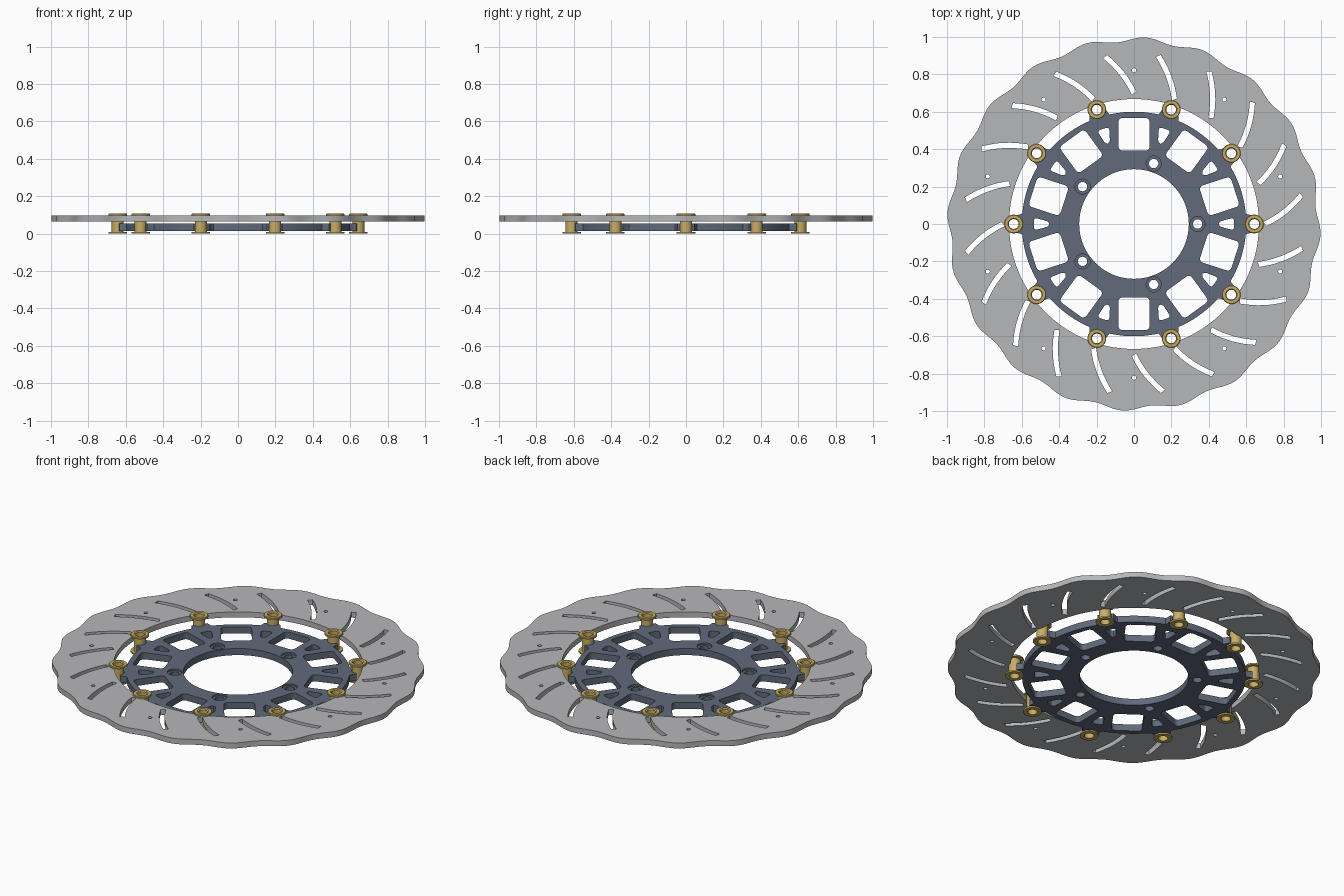
import bpy, bmesh, math
from math import sin, cos, pi, radians
from mathutils import Vector, Matrix

old = bpy.data.objects.get("Cube")
if old:
    bpy.data.objects.remove(old, do_unlink=True)


def material(name, rgb, metallic=0.0):
    m = bpy.data.materials.new(name)
    m.use_nodes = True
    color = (*rgb, 1)
    m.diffuse_color = color
    m.node_tree.nodes["Principled BSDF"].inputs["Base Color"].default_value = color
    return m


steel = material("steel grey", (0.47, 0.475, 0.49))
slate = material("slate blue", (0.115, 0.145, 0.195))
gold = material("anodised gold", (0.58, 0.42, 0.13))


def finish(name, mesh, mat):
    mesh.materials.clear()
    mesh.materials.append(mat)
    ob = bpy.data.objects.new(name, mesh)
    bpy.context.collection.objects.link(ob)
    bpy.ops.object.select_all(action='DESELECT')
    ob.select_set(True)
    bpy.context.view_layer.objects.active = ob
    bpy.ops.object.shade_smooth_by_angle(angle=radians(30))
    return ob


def plate(name, outlines, z0, z1, mat):
    """Fill closed outlines (the first is outer, the rest are holes) into a slab."""
    cu = bpy.data.curves.new(name + " outline", 'CURVE')
    cu.dimensions = '2D'
    cu.fill_mode = 'BOTH'
    cu.extrude = (z1 - z0) / 2
    for pts in outlines:
        sp = cu.splines.new('POLY')
        sp.points.add(len(pts) - 1)
        for p, v in zip(sp.points, pts):
            p.co = (v[0], v[1], 0, 1)
        sp.use_cyclic_u = True
    tmp = bpy.data.objects.new(name + " outline", cu)
    bpy.context.collection.objects.link(tmp)
    dg = bpy.context.evaluated_depsgraph_get()
    mesh = bpy.data.meshes.new_from_object(tmp.evaluated_get(dg))
    bpy.data.objects.remove(tmp, do_unlink=True)
    bm = bmesh.new()
    bm.from_mesh(mesh)
    bmesh.ops.remove_doubles(bm, verts=bm.verts, dist=1e-5)
    bmesh.ops.recalc_face_normals(bm, faces=bm.faces)
    bmesh.ops.translate(bm, verts=bm.verts, vec=(0, 0, (z0 + z1) / 2))
    bm.to_mesh(mesh)
    bm.free()
    return finish(name, mesh, mat)


def lathe(name, profile, spots, mat, steps=32):
    """Spin a closed (radius, z) profile and repeat it at each spot."""
    bm = bmesh.new()
    for x, y in spots:
        rings = [[bm.verts.new((x + r * cos(2 * pi * i / steps),
                                y + r * sin(2 * pi * i / steps), z))
                  for i in range(steps)] for r, z in profile]
        for a, b in zip(rings, rings[1:] + rings[:1]):
            for i in range(steps):
                j = (i + 1) % steps
                bm.faces.new((a[i], a[j], b[j], b[i]))
    bmesh.ops.recalc_face_normals(bm, faces=bm.faces)
    mesh = bpy.data.meshes.new(name)
    bm.to_mesh(mesh)
    bm.free()
    return finish(name, mesh, mat)


def polar(r, deg):
    return Vector((r * cos(radians(deg)), r * sin(radians(deg))))


def loop(radius_at, n):
    return [polar(radius_at(360 * i / n), 360 * i / n) for i in range(n)]


def circle(center, r, n=24):
    return [center + polar(r, 360 * i / n) for i in range(n)]


def turned(pts, deg):
    rot = Matrix.Rotation(radians(deg), 2)
    return [rot @ Vector(p) for p in pts]


def rounded(corners, r, n=5):
    """Round the corners of a convex polygon with quadratic arcs."""
    out = []
    for i, c in enumerate(corners):
        c = Vector(c)
        a = c + (Vector(corners[i - 1]) - c).normalized() * r
        b = c + (Vector(corners[(i + 1) % len(corners)]) - c).normalized() * r
        for k in range(n + 1):
            t = k / n
            out.append(a * (1 - t) ** 2 + c * 2 * t * (1 - t) + b * t * t)
    return out


PIN_R, PIN_N = 0.643, 10
NOTCH = 0.033


def pin_notch(deg, side):
    """Near or far radius of the round notch at the closest pin, or None."""
    d = radians((deg + 18) % 36 - 18)
    s = NOTCH ** 2 - (PIN_R * sin(d)) ** 2
    return PIN_R * cos(d) + side * math.sqrt(s) if s > 0 else None


# Rotor: wavy rim, notched bore, curved slots and small wear holes
def rim(deg):
    return 0.987 + 0.012 * cos(radians(20 * (deg - 86.5)))


def rotor_bore(deg):
    return max(0.668, pin_notch(deg, 1) or 0)


def slot():
    a, b = polar(0.70, 0), polar(0.908, 9.8)
    along = (b - a).normalized()
    side = Vector((-along.y, along.x))
    mid = [a.lerp(b, k / 8) - side * 0.014 * (1 - (k / 4 - 1) ** 2) for k in range(9)]
    return [p - side * 0.014 for p in mid] + [p + side * 0.014 for p in reversed(mid)]


rotor = [loop(rim, 400), loop(rotor_bore, 720)]
rotor += [turned(slot(), 18 * i) for i in range(20)]
rotor += [circle(polar(0.822, 18 + 36 * i), 0.011, 14) for i in range(10)]
plate("brake_rotor", rotor, 0.064, 0.096, steel)


# Carrier: eared outer edge, windows, lightening holes and bolt bores
def carrier_edge(deg):
    d = abs((deg + 18) % 36 - 18)
    ear = 0.60 + 0.036 * min(1, max(0, (5.2 - d) / 1.2))
    return min(ear, pin_notch(deg, -1) or 1)


window = rounded([(0.392, -0.083), (0.568, -0.083), (0.568, 0.083), (0.392, 0.083)], 0.025)
teardrop = rounded([(0.452, -0.012), (0.535, -0.034), (0.535, 0.034), (0.452, 0.012)], 0.02)
bolts = [polar(0.34, 72 * i) for i in range(5)]
carrier = [loop(carrier_edge, 720), loop(lambda d: 0.293, 96)]
for i in range(PIN_N):
    carrier += [turned(window, 18 + 36 * i), turned(teardrop, 36 * i)]
carrier += [circle(b, 0.04, 32) for b in bolts]
plate("carrier", carrier, 0.015, 0.054, slate)

# Recessed seats inside the bolt bores
lathe("bolt_seats", [(0.025, 0.015), (0.04, 0.015), (0.04, 0.044), (0.025, 0.044)],
      bolts, slate)

# Floating pins: hollow spools that join rotor and carrier
spool = [(0.026, 0), (0.05, 0), (0.05, 0.009), (0.032, 0.009), (0.032, 0.096),
         (0.05, 0.096), (0.05, 0.104), (0.047, 0.107), (0.031, 0.107), (0.026, 0.102)]
lathe("floating_pins", spool, [polar(PIN_R, 36 * i) for i in range(PIN_N)], gold)
